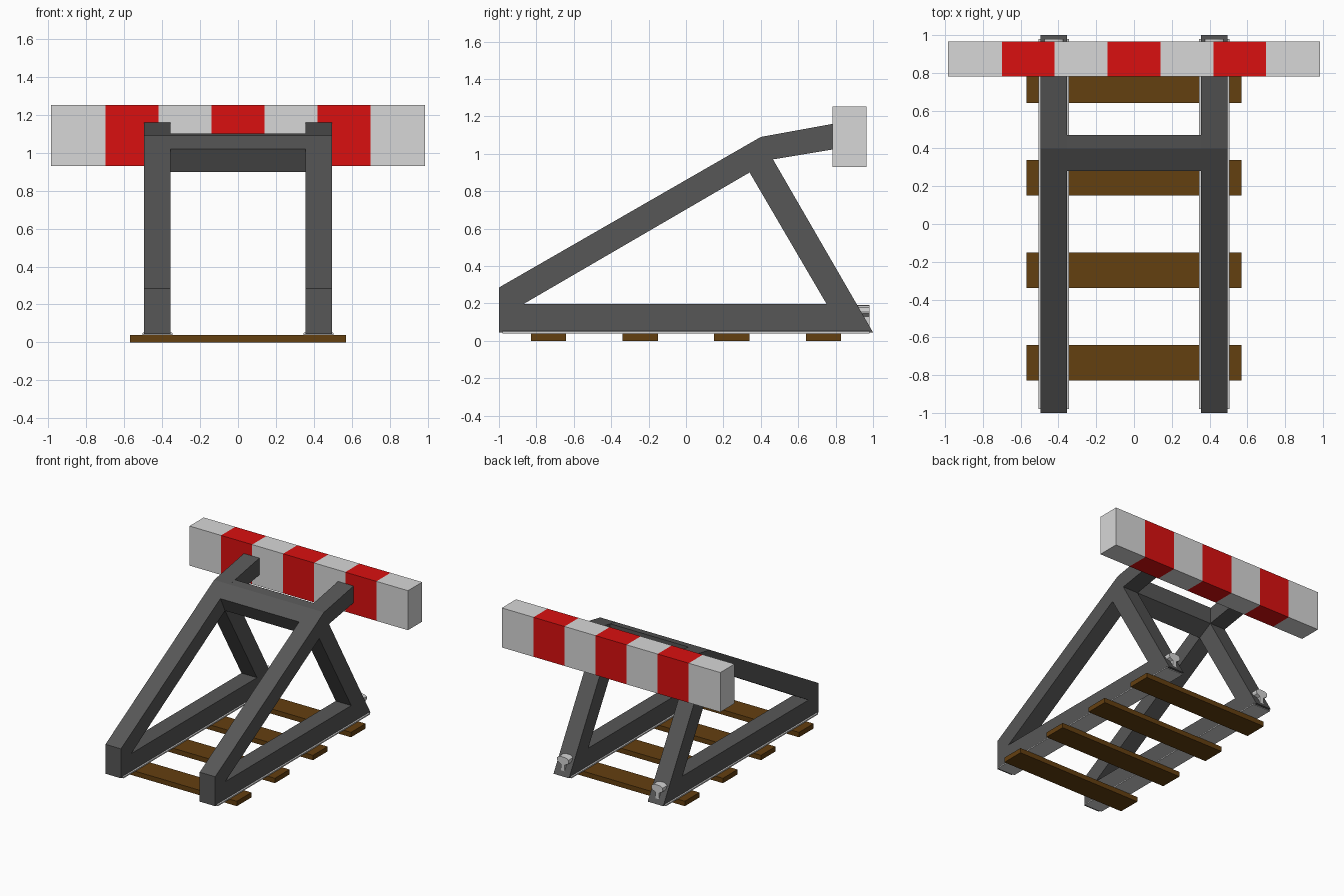
import bpy
import bmesh
from mathutils import Vector

if "Cube" in bpy.data.objects:
    bpy.data.objects.remove(bpy.data.objects["Cube"])


def material(name, rgb):
    mat = bpy.data.materials.new(name)
    mat.use_nodes = True
    mat.diffuse_color = (*rgb, 1)
    mat.node_tree.nodes["Principled BSDF"].inputs["Base Color"].default_value = (*rgb, 1)
    return mat


steel = material("dark grey steel", (0.095, 0.095, 0.095))
white = material("white paint", (0.68, 0.68, 0.68))
red = material("red paint", (0.7, 0.005, 0.005))
wood = material("brown wood", (0.127, 0.05, 0.005))
rail_metal = material("light rail metal", (0.65, 0.65, 0.65))


def finish(name, bm, *mats):
    bmesh.ops.recalc_face_normals(bm, faces=bm.faces)
    mesh = bpy.data.meshes.new(name)
    bm.to_mesh(mesh)
    bm.free()
    for mat in mats:
        mesh.materials.append(mat)
    obj = bpy.data.objects.new(name, mesh)
    bpy.context.collection.objects.link(obj)
    return obj


def extrude(name, points, faces, shift, mat):
    """Sweep flat faces sharing the given points along a vector."""
    bm = bmesh.new()
    verts = [bm.verts.new(p) for p in points]
    flat = [bm.faces.new([verts[i] for i in f]) for f in faces]
    bmesh.ops.recalc_face_normals(bm, faces=flat)
    result = bmesh.ops.extrude_face_region(bm, geom=flat, use_keep_orig=True)
    moved = [v for v in result["geom"] if isinstance(v, bmesh.types.BMVert)]
    bmesh.ops.translate(bm, verts=moved, vec=Vector(shift))
    return finish(name, bm, mat)


def box(bm, low, high, index=0):
    made = bmesh.ops.create_cube(bm, size=1)["verts"]
    for v in made:
        v.co = [(a + b) / 2 + c * (b - a) for a, b, c in zip(low, high, v.co)]
    for f in {f for v in made for f in v.link_faces}:
        f.material_index = index


def mirror(obj):
    obj.modifiers.new("Mirror", "MIRROR").use_axis[0] = True


# Triangular side frame: base, sloping strut, rear leg and buffer arm
side = {
    "toe": (-1, 0.045), "heel": (1, 0.045), "front": (-1, 0.285),
    "in_front": (-0.87, 0.196), "in_rear": (0.752, 0.196), "in_top": (0.34, 0.9),
    "peak": (0.4, 1.09), "elbow": (0.465, 0.97),
    "arm_low": (0.785, 1.023), "arm_high": (0.785, 1.16),
}
bars = [
    "toe heel in_rear in_front", "toe in_front in_top peak front",
    "heel elbow in_top in_rear", "in_top elbow peak", "peak elbow arm_low arm_high",
]
keys = list(side)
frame = extrude("side_frames", [(0.355, y, z) for y, z in side.values()],
                [[keys.index(k) for k in bar.split()] for bar in bars],
                (0.14, 0, 0), steel)
mirror(frame)

# Bent cross beam joining the frame peaks
cross = [(0.28, 1.021), (0.4, 1.09), (0.47, 1.102), (0.465, 0.97), (0.34, 0.9)]
extrude("cross_beam", [(-0.36, y, z) for y, z in cross], [range(5)], (0.72, 0, 0), steel)

# Rails with flat foot, narrow web and rounded head
half = [(0.08, 0.04), (0.08, 0.05), (0.03, 0.064), (0.016, 0.08), (0.016, 0.13),
        (0.045, 0.145), (0.052, 0.16), (0.05, 0.178), (0.036, 0.188), (0.015, 0.192)]
outline = half + [(-x, z) for x, z in reversed(half)]
rails = extrude("rails", [(0.425 + x, -0.98, z) for x, z in outline],
                [range(len(outline))], (0, 1.96, 0), rail_metal)
mirror(rails)
bpy.context.view_layer.objects.active = rails
rails.select_set(True)
bpy.ops.object.shade_smooth_by_angle()

# Wooden sleepers
bm = bmesh.new()
for y in (-0.735, -0.245, 0.245, 0.735):
    box(bm, (-0.57, y - 0.094, 0), (0.57, y + 0.094, 0.04))
finish("sleepers", bm, wood)

# Striped buffer beam
bm = bmesh.new()
edges = [-0.985, -0.7, -0.42, -0.14, 0.14, 0.42, 0.7, 0.985]
for i, (left, right) in enumerate(zip(edges, edges[1:])):
    box(bm, (left, 0.782, 0.93), (right, 0.965, 1.252), i % 2)
finish("buffer_beam", bm, white, red)
